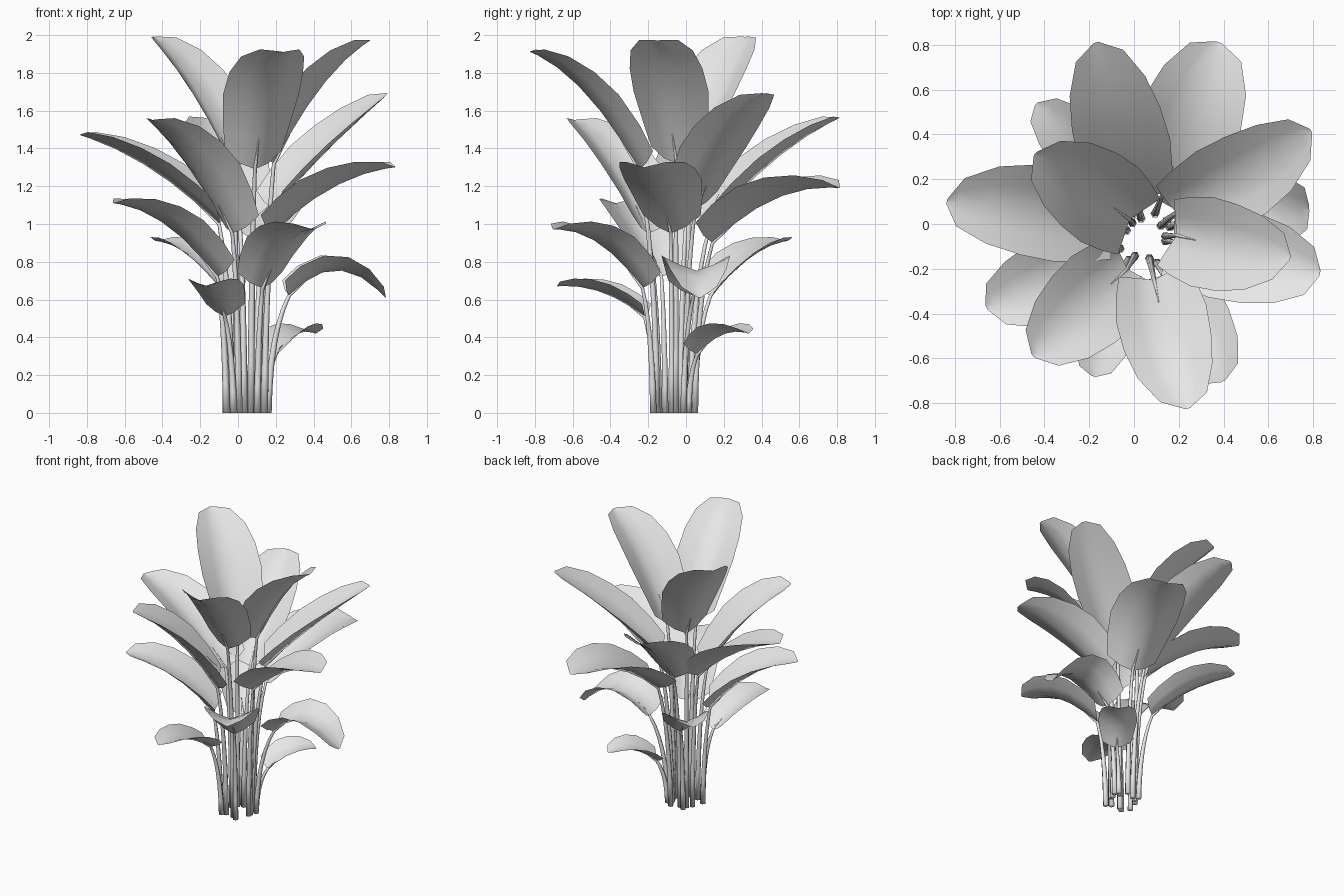
import bpy, bmesh, math
from mathutils import Vector

cube = bpy.data.objects.get("Cube")
if cube:
    bpy.data.objects.remove(cube, do_unlink=True)

# One plain grey for the whole plant
grey = bpy.data.materials.new("plain_grey")
grey.use_nodes = True
grey.diffuse_color = (0.8, 0.8, 0.8, 1)
grey.node_tree.nodes["Principled BSDF"].inputs["Base Color"].default_value = (0.8, 0.8, 0.8, 1)

CENTRE = Vector((0.05, -0.065, 0))
UP = Vector((0, 0, 1))

# Leaf outline: position along the midrib, share of full width
OUTLINE = [(0, .74), (.15, .88), (.35, 1), (.55, .97), (.75, .83), (.93, .52), (1, .06)]
COLUMNS = (-1, -.5, 0, .5, 1)

# Each leaf: base of blade, tip, width, upward arch, sideways lean of the tip
LEAVES = {
    "top_back_right": ((-.02, .02, 1.3), (-.43, .33, 1.99), .42, .07, -.02),
    "top_front": ((.09, -.25, 1.29), (.21, -.83, 1.91), .41, .1, -.03),
    "top_left": ((.19, -.05, 1.32), (.69, -.18, 1.97), .41, .08, -.03),
    "upper_back_left": ((.19, .05, 1.08), (.81, .38, 1.69), .4, .03, -.04),
    "upper_right": ((-.1, 0, 1.0), (-.83, .13, 1.47), .42, .06, -.03),
    "upper_front_right": ((-.03, -.2, .95), (-.45, -.59, 1.55), .42, .08, 0),
    "upper_back": ((.01, .13, 1.0), (-.17, .81, 1.56), .42, .06, 0),
    "middle_front_right": ((-.11, -.13, .72), (-.65, -.39, 1.11), .39, .08, .02),
    "middle_left": ((.18, -.08, .95), (.83, -.22, 1.3), .42, .07, 0),
    "middle_back": ((.13, .14, .9), (.38, .81, 1.19), .47, .09, 0),
    "middle_front": ((.13, -.23, .66), (.4, -.7, .97), .37, .085, 0),
    "lower_back_right": ((-.05, .13, .62), (-.42, .55, .91), .3, .06, -.02),
    "lower_left": ((.27, .04, .62), (.78, .07, .61), .36, .14, 0),
    "lower_front": ((-.07, -.22, .51), (-.18, -.68, .67), .28, .05, 0),
    "lowest_back_left": ((.2, .06, .31), (.41, .33, .42), .26, .05, 0),
}


def bend(a, b, c, t):
    """Point on a quadratic curve."""
    return a * (1 - t) ** 2 + b * 2 * t * (1 - t) + c * t * t


def finish(name, bm):
    mesh = bpy.data.meshes.new(name)
    bmesh.ops.recalc_face_normals(bm, faces=bm.faces)
    bm.to_mesh(mesh)
    bm.free()
    mesh.materials.append(grey)
    obj = bpy.data.objects.new(name, mesh)
    bpy.context.collection.objects.link(obj)
    for poly in mesh.polygons:
        poly.use_smooth = True


def skin(bm, rows, closed):
    """Bridge successive rows of points with quads."""
    rows = [[bm.verts.new(p) for p in row] for row in rows]
    n = len(rows[0])
    for low, high in zip(rows, rows[1:]):
        for i in range(n if closed else n - 1):
            j = (i + 1) % n
            bm.faces.new((low[i], low[j], high[j], high[i]))
    return rows


def blade(name, base, ctrl, tip, width, lean):
    """Cupped leaf swept along an arched midrib."""
    side = (tip - base).cross(UP).normalized()
    rows = []
    for t, share in OUTLINE:
        half = width / 2 * share
        fold = .58 - .28 * t
        row = []
        for s in COLUMNS:
            u = min(1, t + .05 * s * s * (1 - t))
            along = ((ctrl - base) * (1 - u) + (tip - ctrl) * u).normalized()
            normal = side.cross(along).normalized()
            row.append(bend(base, ctrl, tip, u) + side * (half * s + lean * t ** 4)
                       + normal * half * fold * abs(s) ** 1.25)
        rows.append(row)
    bm = bmesh.new()
    skin(bm, rows, False)
    finish(name, bm)


def stem(name, path, radii, sides=6):
    """Tapered tube that ends in a thin point."""
    rows = []
    for k, p in enumerate(path):
        along = (path[min(k + 1, len(path) - 1)] - path[max(k - 1, 0)]).normalized()
        if k == 0:
            along = UP
        a = along.cross(Vector((0, 1, 0))).normalized()
        b = along.cross(a)
        rows.append([p + (a * math.cos(q) + b * math.sin(q)) * radii[k]
                     for q in (math.tau * i / sides for i in range(sides))])
    bm = bmesh.new()
    rings = skin(bm, rows, True)
    bm.faces.new(rings[0])
    bm.faces.new(rings[-1])
    finish(name, bm)


for name, (base, tip, width, arch, lean) in LEAVES.items():
    base, tip = Vector(base), Vector(tip)
    ctrl = (base + tip) / 2 + UP * arch * 2
    blade(name + "_leaf", base, ctrl, tip, width, lean)

    # Stem rises nearly upright, leans out, then runs into the midrib
    out = base - CENTRE
    out.z = 0
    reach = .09 if base.z > .9 else .12
    root = CENTRE + out.normalized() * reach
    knee = root + out * .05 + UP * base.z * .68
    path = [bend(root, knee, base, k / 6) for k in range(7)]
    path.append(bend(base, ctrl, tip, .17))
    stem(name + "_stem", path, [.02 - .0017 * k for k in range(7)] + [.002])
